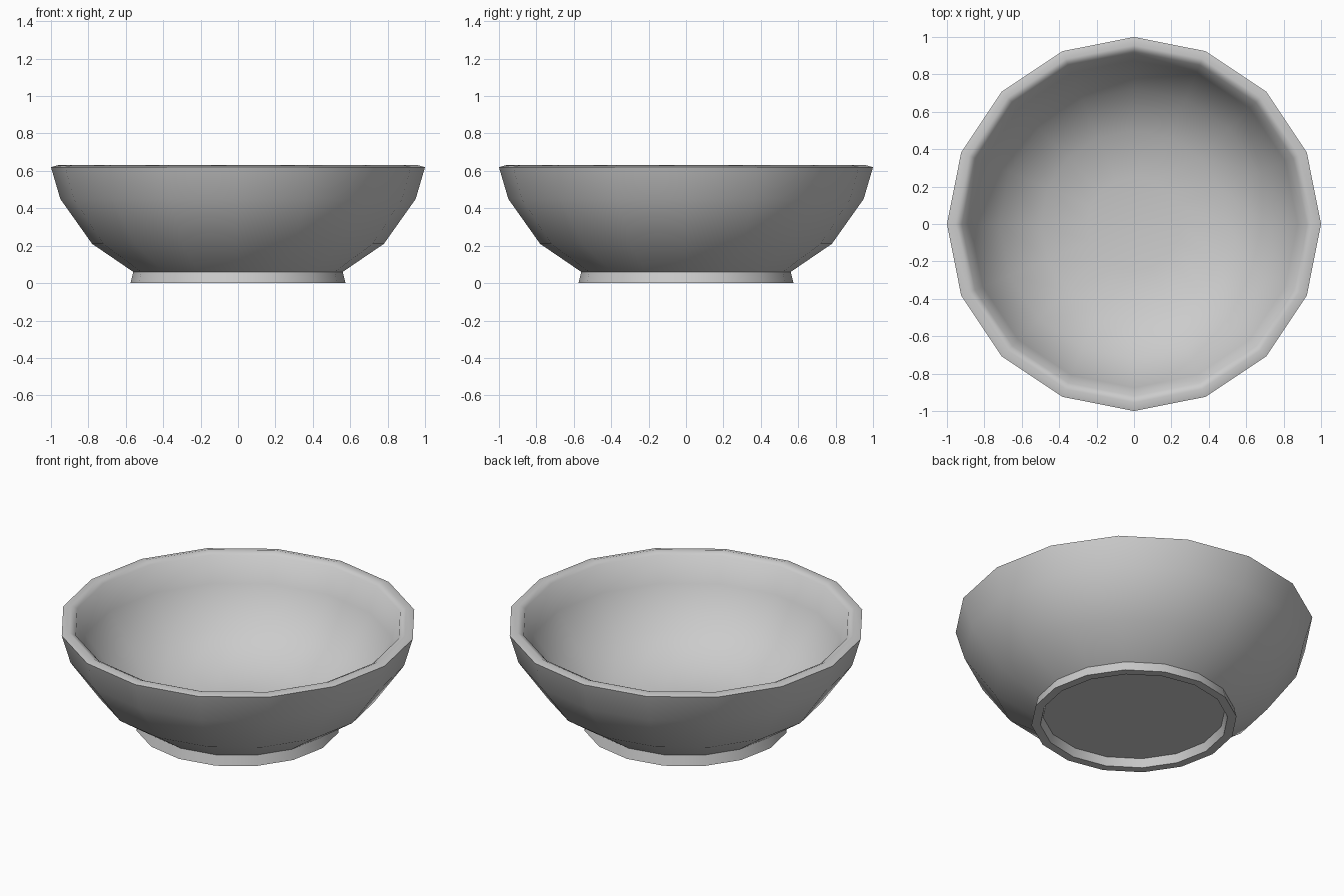
import bpy, bmesh, math

if "Cube" in bpy.data.objects:
    bpy.data.objects.remove(bpy.data.objects["Cube"])

SIDES = 16

# bowl profile (radius, height): underside recess, foot, outer wall, rim, inside
profile = [
    (0.51, 0.05), (0.525, 0.0), (0.575, 0.0), (0.56, 0.06),
    (0.78, 0.21), (0.95, 0.45), (1.0, 0.62), (0.955, 0.632),
    (0.92, 0.615), (0.875, 0.46), (0.72, 0.25), (0.50, 0.115),
    (0.25, 0.08),
]


def ring(bm, r, z):
    return [bm.verts.new((r * math.cos(2 * math.pi * i / SIDES),
                          r * math.sin(2 * math.pi * i / SIDES), z))
            for i in range(SIDES)]


bm = bmesh.new()
rings = [ring(bm, r, z) for r, z in profile]
for a, b in zip(rings, rings[1:]):
    for i in range(SIDES):
        j = (i + 1) % SIDES
        bm.faces.new((a[i], a[j], b[j], b[i]))

# underside cap
bm.faces.new(rings[0])

# inside bottom
centre = bm.verts.new((0, 0, 0.07))
last = rings[-1]
for i in range(SIDES):
    bm.faces.new((last[i], last[(i + 1) % SIDES], centre))

bmesh.ops.recalc_face_normals(bm, faces=bm.faces)
mesh = bpy.data.meshes.new("bowl")
bm.to_mesh(mesh)
bm.free()

bowl = bpy.data.objects.new("bowl", mesh)
bpy.context.collection.objects.link(bowl)
bpy.context.view_layer.objects.active = bowl
bowl.select_set(True)
bpy.ops.object.shade_smooth_by_angle(angle=math.radians(65))
